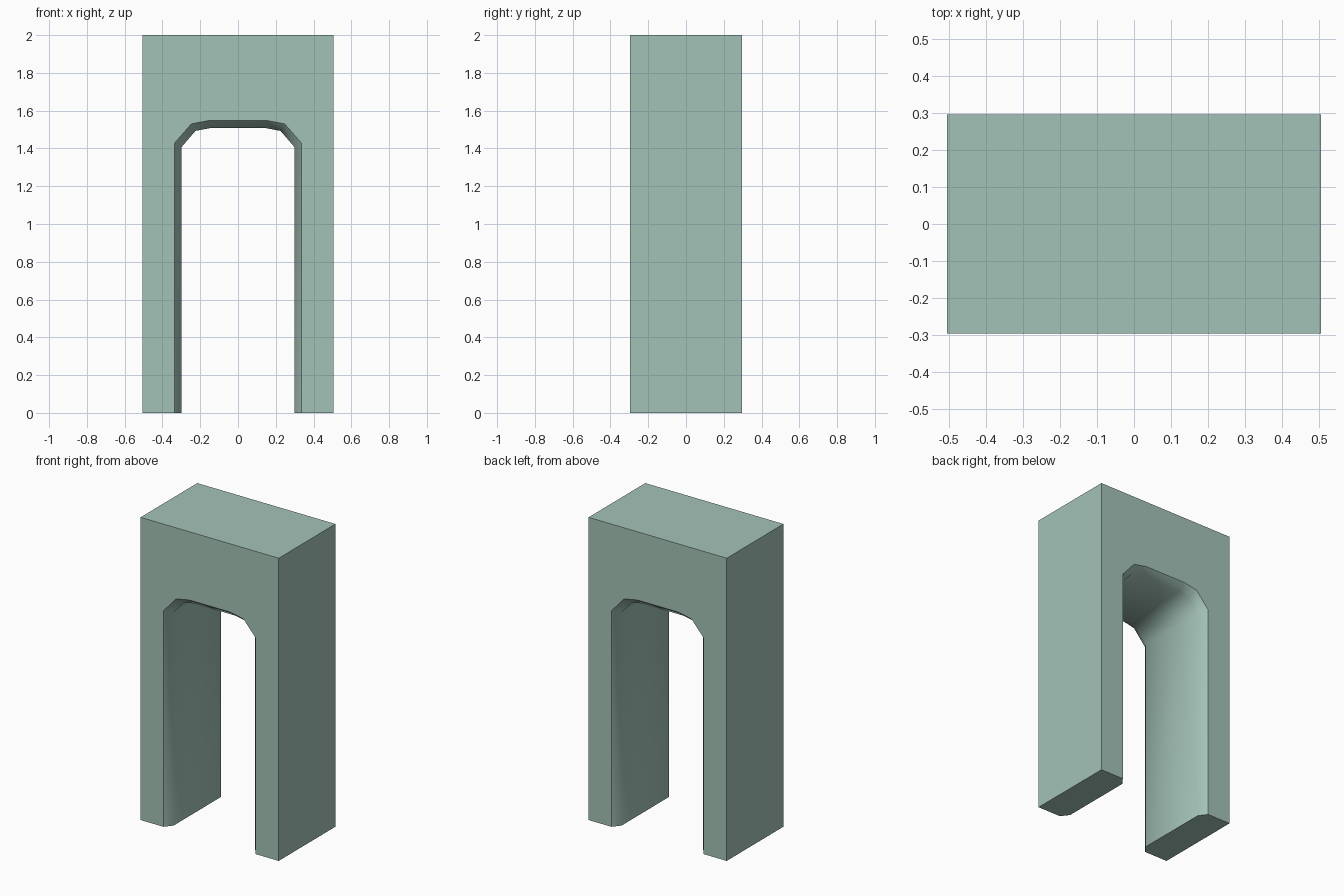
import bpy, bmesh
from math import radians

if "Cube" in bpy.data.objects:
    bpy.data.objects.remove(bpy.data.objects["Cube"])

W, D, H = 0.505, 0.296, 2.0   # half width, half depth, height
CH = 0.05                     # chamfer depth along y


def mirrored(half):
    """Left half of a profile plus its mirror image."""
    return half + [(-x, z) for x, z in reversed(half)]


# Arch opening: wide outline on the faces, narrow outline inside the tunnel
wide = mirrored([(-0.337, 0), (-0.337, 1.427), (-0.247, 1.53), (-0.15, 1.549)])
narrow = mirrored([(-0.298, 0), (-0.298, 1.408), (-0.225, 1.493), (-0.15, 1.507)])
block = mirrored([(-W, 0), (-W, H)])

bm = bmesh.new()


def ring(profile, y):
    return [bm.verts.new((x, y, z)) for x, z in profile]


def bridge(a, b):
    for i in range(len(a) - 1):
        bm.faces.new((a[i], a[i + 1], b[i + 1], b[i]))


# Outer block
out_f, out_b = ring(block, -D), ring(block, D)
bridge(out_f, out_b)

# Tunnel with chamfered rims front and back
rings = [ring(wide, -D), ring(narrow, -D + CH), ring(narrow, D - CH), ring(wide, D)]
for a, b in zip(rings, rings[1:]):
    bridge(a, b)

# Front and back faces
bm.faces.new(out_f + rings[0][::-1])
bm.faces.new(out_b + rings[3][::-1])

# Undersides of the two legs
for i in (0, -1):
    bm.faces.new([out_f[i]] + [r[i] for r in rings] + [out_b[i]])

bmesh.ops.recalc_face_normals(bm, faces=bm.faces)
mesh = bpy.data.meshes.new("archway")
bm.to_mesh(mesh)
bm.free()
arch = bpy.data.objects.new("archway", mesh)
bpy.context.collection.objects.link(arch)

# Grey-green stone
stone = bpy.data.materials.new("stone")
stone.diffuse_color = (0.37, 0.545, 0.476, 1)
stone.use_nodes = True
stone.node_tree.nodes["Principled BSDF"].inputs["Base Color"].default_value = stone.diffuse_color
mesh.materials.append(stone)

# Smooth the arch curve, keep the chamfers and box edges crisp
bpy.context.view_layer.objects.active = arch
arch.select_set(True)
bpy.ops.object.shade_smooth_by_angle(angle=radians(42.5))
